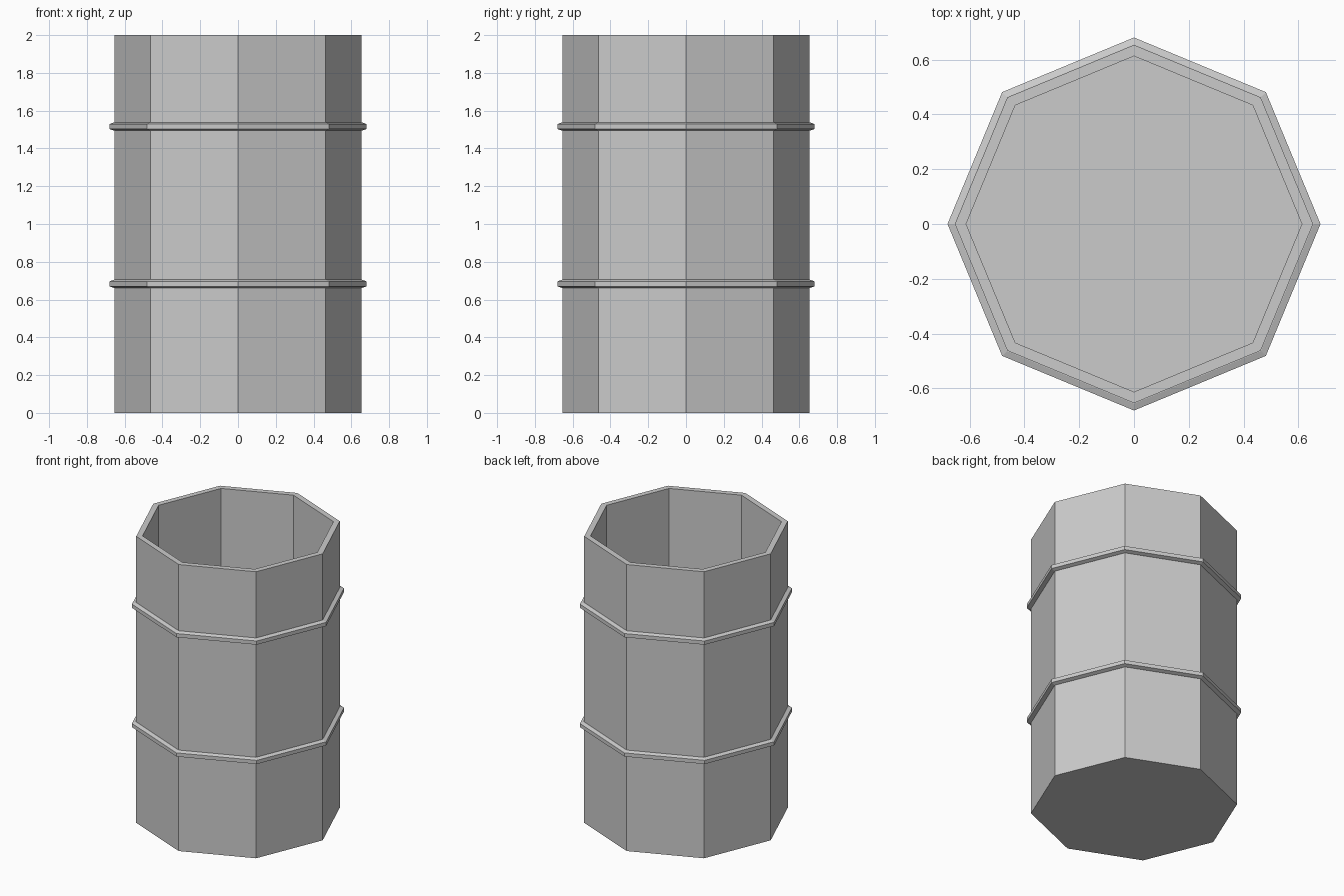
import bpy, bmesh
from math import cos, sin, tau

if "Cube" in bpy.data.objects:
    bpy.data.objects.remove(bpy.data.objects["Cube"])

SIDES = 8


def lathe(name, profile, closed=False):
    """Revolve (radius, z) points into a flat-faced octagonal part."""
    bm = bmesh.new()
    rings = [[bm.verts.new((r * cos(tau * i / SIDES), r * sin(tau * i / SIDES), z))
              for i in range(SIDES)] for r, z in profile]
    pairs = list(zip(rings, rings[1:]))
    if closed:
        pairs.append((rings[-1], rings[0]))
    for a, b in pairs:
        for i in range(SIDES):
            j = (i + 1) % SIDES
            bm.faces.new((a[i], a[j], b[j], b[i]))
    if not closed:
        bm.faces.new(rings[0])
        bm.faces.new(rings[-1])
    bmesh.ops.recalc_face_normals(bm, faces=bm.faces)
    mesh = bpy.data.meshes.new(name)
    bm.to_mesh(mesh)
    bm.free()
    obj = bpy.data.objects.new(name, mesh)
    bpy.context.collection.objects.link(obj)
    return obj


# Open barrel: outer wall, rim, inner wall and floor
lathe("barrel_body", [(0.654, 0), (0.654, 2), (0.613, 2), (0.613, 0.04)])

# Two bevelled hoops around the wall
for name, z in (("lower_hoop", 0.683), ("upper_hoop", 1.516)):
    lathe(name, [(0.645, z - 0.022), (0.656, z - 0.022), (0.681, z - 0.013),
                 (0.681, z + 0.013), (0.656, z + 0.022), (0.645, z + 0.022)], closed=True)
